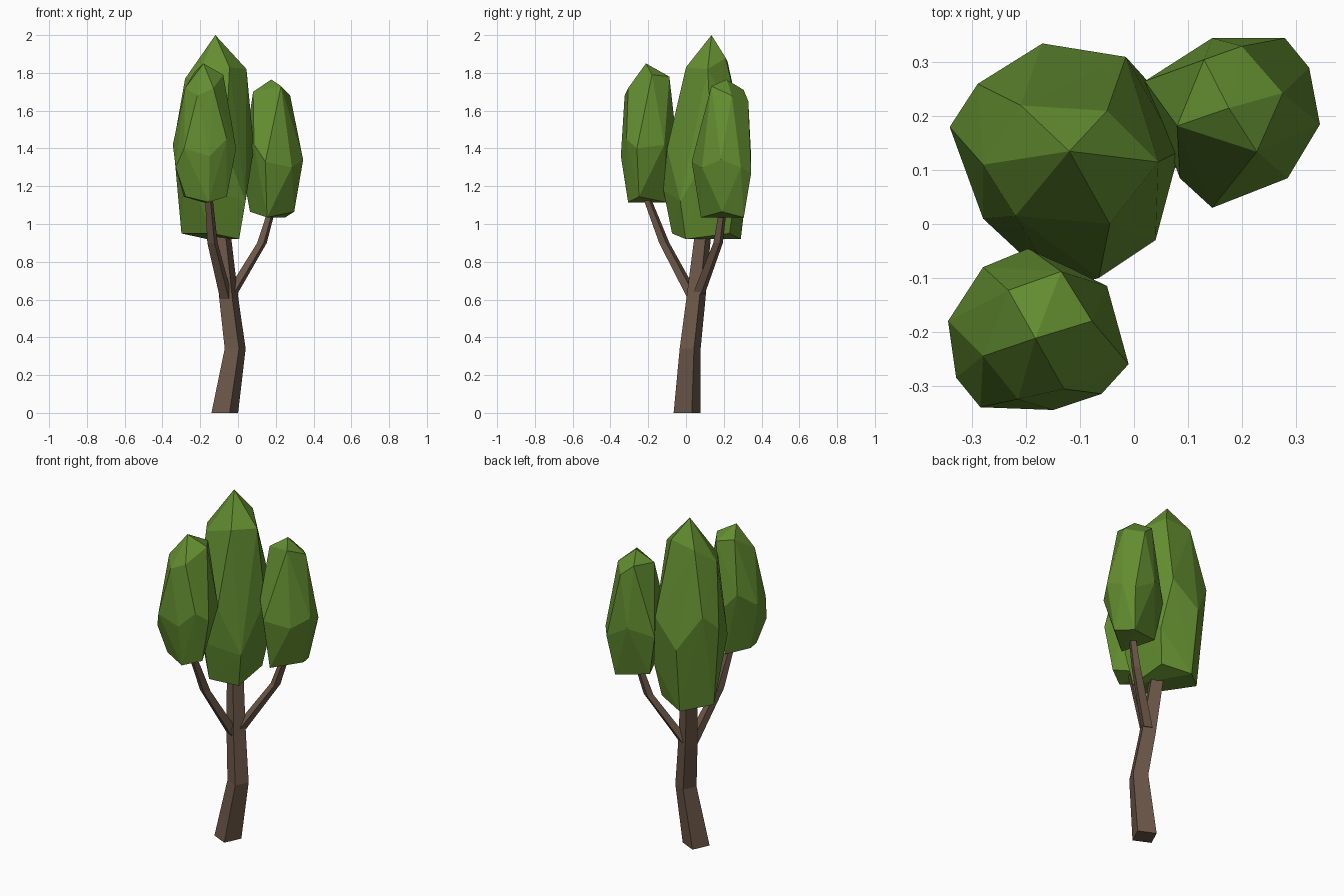
import bpy, bmesh, math
from mathutils import Vector


def material(name, rgb):
    m = bpy.data.materials.new(name)
    m.diffuse_color = (*rgb, 1)
    return m


LEAF = material("leaf green", (0.125, 0.27, 0.03))
BARK = material("bark brown", (0.15, 0.096, 0.065))


def finish(name, bm, mat):
    bmesh.ops.recalc_face_normals(bm, faces=bm.faces)
    me = bpy.data.meshes.new(name)
    bm.to_mesh(me)
    bm.free()
    me.materials.append(mat)
    bpy.context.collection.objects.link(bpy.data.objects.new(name, me))


def limb(name, path, turn=20):
    """Tapered four-sided limb through (x, y, z, radius) stations."""
    bm = bmesh.new()
    rings = []
    for x, y, z, r in path:
        ring = []
        for i in range(4):
            a = math.radians(turn + 90 * i)
            ring.append(bm.verts.new((x + r * math.cos(a), y + r * math.sin(a), z)))
        rings.append(ring)
    for a, b in zip(rings, rings[1:]):
        for i in range(4):
            j = (i + 1) % 4
            bm.faces.new((a[i], a[j], b[j], b[i]))
    bm.faces.new(rings[0][::-1])
    bm.faces.new(rings[-1])
    finish(name, bm, BARK)


def crown(name, apex, shoulder, girth, base_centre, base_scale):
    """Faceted leaf mass: hull of apex, shoulder ring, widest ring and a shrunken base."""
    bm = bmesh.new()
    pts = [apex] + shoulder + girth
    c = Vector(base_centre)
    for i, (x, y, z) in enumerate(girth):
        if i % 2 == 0:
            pts.append((c.x + (x - c.x) * base_scale, c.y + (y - c.y) * base_scale,
                        c.z + 0.03 * (i % 4 == 0)))
    for p in pts:
        bm.verts.new(p)
    res = bmesh.ops.convex_hull(bm, input=bm.verts[:])
    loose = [v for v in bm.verts if not v.link_faces]
    bmesh.ops.delete(bm, geom=loose, context='VERTS')
    finish(name, bm, LEAF)


# Trunk and the two side branches
limb("trunk", [(-0.07, 0.005, 0, 0.075), (-0.015, 0.022, 0.34, 0.059),
               (-0.048, 0.052, 0.6, 0.054), (-0.082, 0.09, 0.95, 0.046),
               (-0.09, 0.1, 1.1, 0.04)])
limb("front_branch", [(-0.06, 0.045, 0.6, 0.036), (-0.135, -0.115, 0.9, 0.029),
                      (-0.153, -0.2, 1.12, 0.022), (-0.16, -0.21, 1.2, 0.02)])
limb("right_branch", [(-0.035, 0.068, 0.63, 0.034), (0.127, 0.17, 0.9, 0.027),
                      (0.168, 0.19, 1.04, 0.022), (0.175, 0.19, 1.12, 0.02)])

# Tall central crown
crown("main_crown", (-0.12, 0.135, 2.0),
      [(-0.21, 0.22, 1.86), (-0.05, 0.21, 1.88), (0.045, 0.115, 1.82),
       (-0.045, 0.0, 1.83), (-0.22, 0.015, 1.77), (-0.28, 0.11, 1.77)],
      [(-0.342, 0.18, 1.42), (-0.29, 0.26, 1.5), (-0.17, 0.335, 1.3),
       (-0.015, 0.31, 1.45), (0.03, 0.26, 1.15), (0.084, 0.135, 1.4),
       (0.04, -0.03, 1.12), (-0.065, -0.1, 1.4), (-0.14, -0.12, 1.18),
       (-0.28, 0.01, 1.3)],
      (-0.13, 0.11, 0.92), 0.8)

# Front left crown
crown("front_crown", (-0.183, -0.212, 1.85),
      [(-0.233, -0.123, 1.8), (-0.135, -0.088, 1.78), (-0.078, -0.18, 1.79),
       (-0.13, -0.306, 1.72), (-0.215, -0.325, 1.68), (-0.28, -0.245, 1.72)],
      [(-0.345, -0.18, 1.42), (-0.28, -0.08, 1.5), (-0.195, -0.045, 1.4),
       (-0.05, -0.115, 1.42), (-0.01, -0.26, 1.4), (-0.06, -0.315, 1.45),
       (-0.15, -0.345, 1.36), (-0.285, -0.34, 1.4), (-0.33, -0.285, 1.3)],
      (-0.165, -0.225, 1.115), 0.68)

# Right crown
crown("right_crown", (0.176, 0.215, 1.765),
      [(0.08, 0.182, 1.7), (0.228, 0.134, 1.73), (0.276, 0.243, 1.68),
       (0.2, 0.33, 1.65), (0.13, 0.305, 1.71)],
      [(0.345, 0.185, 1.34), (0.325, 0.29, 1.3), (0.28, 0.345, 1.27),
       (0.145, 0.345, 1.35), (0.02, 0.265, 1.3), (0.085, 0.085, 1.42),
       (0.145, 0.03, 1.33), (0.285, 0.085, 1.3)],
      (0.175, 0.205, 1.035), 0.72)
